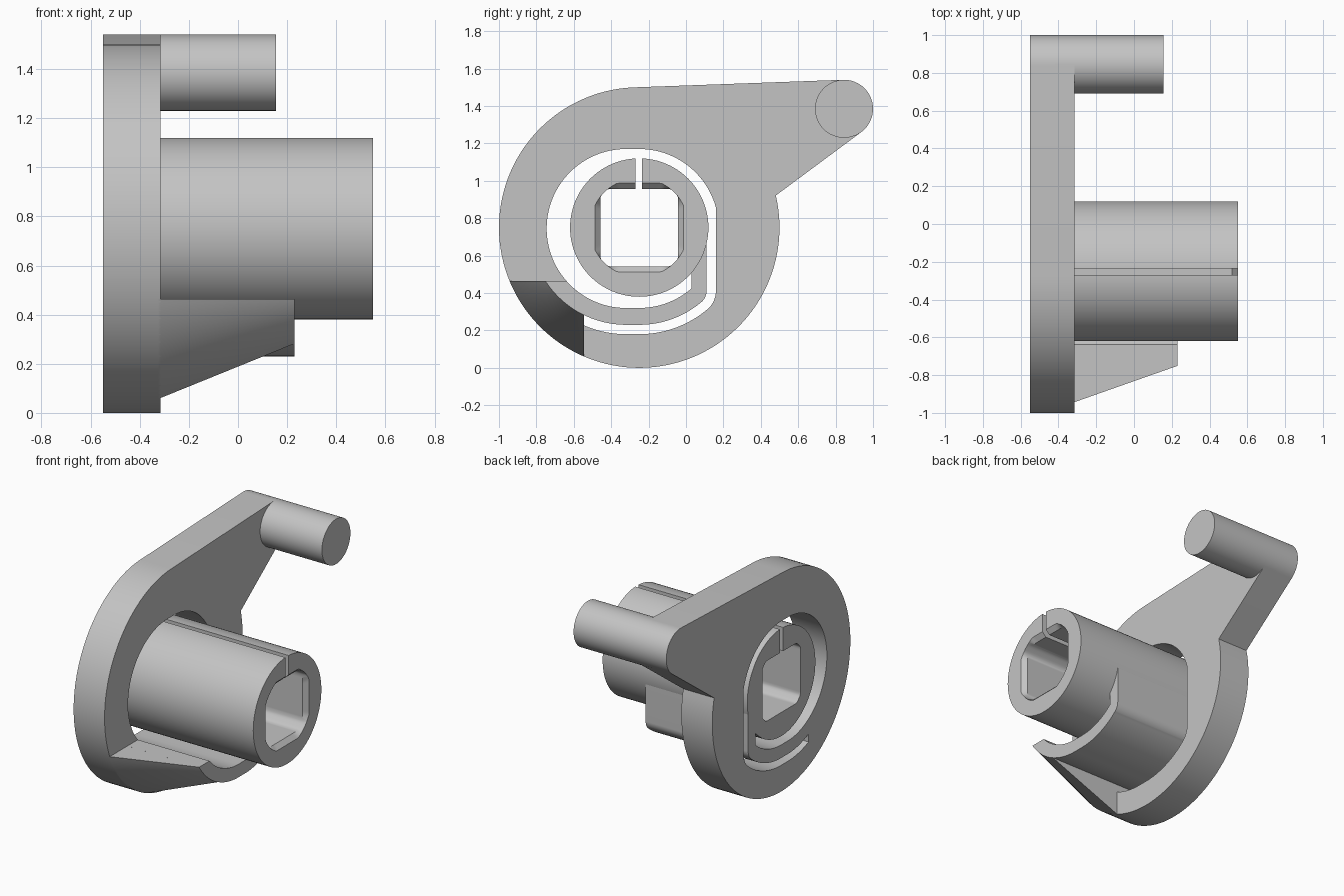
import bpy, bmesh
from math import radians, cos, sin, pi

if "Cube" in bpy.data.objects:
    bpy.data.objects.remove(bpy.data.objects["Cube"], do_unlink=True)

grey = bpy.data.materials.new("plain grey")
grey.use_nodes = True
colour = (0.55, 0.55, 0.55, 1)
grey.diffuse_color = colour
grey.node_tree.nodes["Principled BSDF"].inputs["Base Color"].default_value = colour

BACK, FACE, SPRING_END, TUBE_END = -0.55, -0.315, 0.23, 0.55
HUB = (-0.25, 0.75)       # centre of tube and plate (y, z)
RIGHT = (-0.25, 0.745)    # the two centres of the spring window
LEFT = (-0.32, 0.745)
CORNER = (0.03, 0.412)    # centre of the spring's lower bend
PIN = (0.845, 1.385)


def arc(centre, r, a0, a1, n=24):
    steps = [radians(a0 + (a1 - a0) * i / n) for i in range(n + 1)]
    return [(centre[0] + r * cos(a), centre[1] + r * sin(a)) for a in steps]


def circle(centre, r, n=96):
    return arc(centre, r, 0, 360, n)[:-1]


def loft(name, sections):
    """Solid through matching (y, z) outlines, each placed at its own x."""
    bm = bmesh.new()
    rings = [[bm.verts.new((x, y, z)) for y, z in pts] for x, pts in sections]
    n = len(rings[0])
    for a, b in zip(rings, rings[1:]):
        for i in range(n):
            j = (i + 1) % n
            bm.faces.new((a[i], a[j], b[j], b[i]))
    bm.faces.new(rings[0][::-1])
    bm.faces.new(rings[-1])
    bmesh.ops.recalc_face_normals(bm, faces=bm.faces)
    mesh = bpy.data.meshes.new(name)
    bm.to_mesh(mesh)
    bm.free()
    obj = bpy.data.objects.new(name, mesh)
    bpy.context.collection.objects.link(obj)
    mesh.materials.append(grey)
    return obj


def prism(name, pts, x0, x1):
    return loft(name, [(x0, pts), (x1, pts)])


def cut(obj, cutter):
    mod = obj.modifiers.new("cut", "BOOLEAN")
    mod.operation, mod.solver, mod.object = "DIFFERENCE", "EXACT", cutter
    bpy.context.view_layer.update()
    graph = bpy.context.evaluated_depsgraph_get()
    mesh = bpy.data.meshes.new_from_object(obj.evaluated_get(graph))
    obj.modifiers.clear()
    obj.data = mesh
    bpy.data.objects.remove(cutter, do_unlink=True)


def smooth(obj):
    for p in obj.data.polygons:
        p.use_smooth = True
    obj.data.set_sharp_from_angle(angle=radians(28))


# Plate: big disc with a tapering arm, pierced by the spring window
plate = prism("plate", arc(HUB, 0.75, 92.1, 373.2, 96) + arc(PIN, 0.155, -53.7, 92.1),
              BACK, FACE)
window = (arc(RIGHT, 0.425, 15.3, 90) + arc(LEFT, 0.425, 90, 238, 40)
          + arc(LEFT, 0.565, 246.5, 270, 10) + arc(RIGHT, 0.565, 270, 310)
          + arc(CORNER, 0.13, -50, 0, 12))
cut(plate, prism("window_cutter", window, BACK - 0.1, FACE + 0.1))

# Crank pin at the end of the arm
pin = prism("crank_pin", circle(PIN, 0.155, 64), FACE - 0.1, 0.155)

# Spring strip wrapping from the tube's side, under it, to the plate
strip = (arc(LEFT, 0.425, 221.6, 270) + arc(RIGHT, 0.425, 270, 311.2)
         + [(0.03, 0.55), (0.05, 0.75), (0.11, 0.75)]
         + arc(CORNER, 0.08, 0, -50, 12) + arc(RIGHT, 0.515, 310, 270)
         + arc(LEFT, 0.515, 270, 213.2))
spring = prism("spring_strip", strip, BACK, SPRING_END)

# Gusset tapering from the plate rim to the strip's end
inner = arc(LEFT, 0.44, 239.2, 219.9)
gusset = loft("gusset", [(FACE - 0.01, arc(HUB, 0.75, 202.5, 246.8) + inner),
                         (FACE, arc(HUB, 0.75, 202.5, 246.8) + inner),
                         (SPRING_END, arc(LEFT, 0.515, 213.2, 244.1) + inner)])


# Tube with a square, round-cornered bore, lead-in chamfer and top slot
def bore(half, n=144):
    pts = []
    for i in range(n):
        a = 2 * pi * i / n
        r = min(0.265, half / max(abs(cos(a)), abs(sin(a))))
        pts.append((HUB[0] + r * cos(a), HUB[1] + r * sin(a)))
    return pts


tube = prism("tube", circle(HUB, 0.37), BACK, TUBE_END)
cut(tube, loft("bore_cutter", [(BACK - 0.1, bore(0.207)), (TUBE_END - 0.03, bore(0.207)),
                               (TUBE_END, bore(0.237)), (TUBE_END + 0.1, bore(0.237))]))
slot = [(-0.27, 0.85), (-0.235, 0.85), (-0.235, 1.3), (-0.27, 1.3)]
cut(tube, prism("slot_cutter", slot, BACK - 0.1, TUBE_END + 0.1))

for part in (plate, pin, spring, gusset, tube):
    smooth(part)
